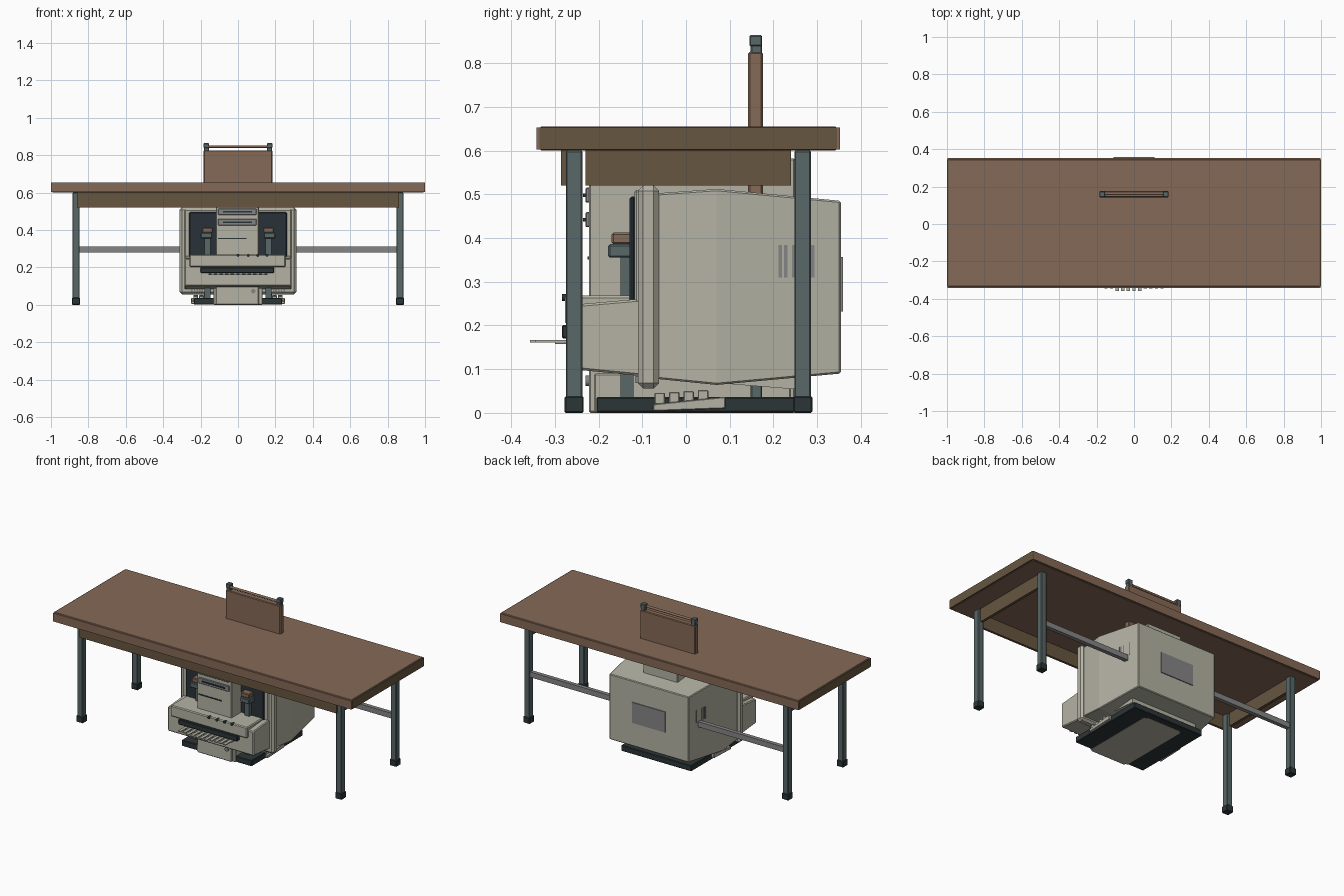
import bpy, bmesh, math
from mathutils import Vector

if "Cube" in bpy.data.objects:
    bpy.data.objects.remove(bpy.data.objects["Cube"])


def material(name, rgb):
    m = bpy.data.materials.new(name)
    m.diffuse_color = (*rgb, 1)
    m.use_nodes = True
    m.node_tree.nodes["Principled BSDF"].inputs["Base Color"].default_value = m.diffuse_color
    return m


WOOD = material("warm wood", (0.235, 0.142, 0.095))
DARK_WOOD = material("dark wood", (0.135, 0.092, 0.05))
STEEL = material("blue grey steel", (0.10, 0.135, 0.14))
BLACK = material("charcoal", (0.025, 0.036, 0.038))
BEIGE = material("beige plastic", (0.46, 0.45, 0.37))
GREY = material("mid grey", (0.23, 0.235, 0.23))
GLASS = material("dark glass", (0.022, 0.032, 0.04))


def finish(name, bm, mat, bevel=0):
    bmesh.ops.recalc_face_normals(bm, faces=bm.faces)
    me = bpy.data.meshes.new(name)
    bm.to_mesh(me)
    bm.free()
    me.materials.append(mat)
    ob = bpy.data.objects.new(name, me)
    bpy.context.collection.objects.link(ob)
    if bevel:
        mod = ob.modifiers.new("edge", "BEVEL")
        mod.width = bevel
        mod.segments = 1
    return ob


def box(name, x, y, z, mat, bevel=0):
    """Box from (min, max) pairs."""
    bm = bmesh.new()
    bmesh.ops.create_cube(bm, size=1)
    for v in bm.verts:
        v.co = Vector([(a + b) / 2 + c * (b - a) for c, (a, b) in zip(v.co, (x, y, z))])
    return finish(name, bm, mat, bevel)


def pair(name, x, y, z, mat, bevel=0):
    """A box and its mirror image across x = 0."""
    box(name + "_right", x, y, z, mat, bevel)
    box(name + "_left", (-x[1], -x[0]), y, z, mat, bevel)


def side_profile(name, points, x, mat, bevel=0):
    """Extrude a (y, z) outline between two x positions."""
    bm = bmesh.new()
    rings = [[bm.verts.new((px, y, z)) for y, z in points] for px in x]
    n = len(points)
    for i in range(n):
        j = (i + 1) % n
        bm.faces.new((rings[0][i], rings[0][j], rings[1][j], rings[1][i]))
    for r in rings:
        bm.faces.new(r)
    return finish(name, bm, mat, bevel)


def loft(name, sections, mat):
    """Skin rectangles given as (y, half width, low z, high z)."""
    bm = bmesh.new()
    rings = [[bm.verts.new(p) for p in ((-w, y, a), (w, y, a), (w, y, b), (-w, y, b))]
             for y, w, a, b in sections]
    for r, s in zip(rings, rings[1:]):
        for i in range(4):
            j = (i + 1) % 4
            bm.faces.new((r[i], r[j], s[j], s[i]))
    bm.faces.new(rings[0])
    bm.faces.new(rings[-1])
    return finish(name, bm, mat, 0.004)


def rod(name, a, b, radius, mat, sides=12):
    a, b = Vector(a), Vector(b)
    bm = bmesh.new()
    bmesh.ops.create_cone(bm, cap_ends=True, segments=sides, radius1=radius,
                          radius2=radius, depth=(b - a).length)
    q = Vector((0, 0, 1)).rotation_difference(b - a)
    for v in bm.verts:
        v.co = q @ v.co + (a + b) / 2
    return finish(name, bm, mat)


# Desk: top, edge trim, aprons, legs with feet, rear stretcher
box("desk_top", (-0.995, 0.995), (-0.335, 0.345), (0.60, 0.655), WOOD, 0.004)
pair("desk_end_trim", (0.992, 1.0), (-0.335, 0.345), (0.602, 0.653), DARK_WOOD)
box("front_edge_strip", (-0.998, 0.998), (-0.342, -0.334), (0.602, 0.653), WOOD)
box("back_edge_strip", (-0.998, 0.998), (0.344, 0.352), (0.602, 0.653), WOOD)
box("front_apron", (-0.86, 0.86), (-0.286, -0.272), (0.52, 0.60), DARK_WOOD)
pair("side_apron", (0.858, 0.874), (-0.23, 0.24), (0.52, 0.60), DARK_WOOD)
for y, label in ((-0.256, "front"), (0.267, "back")):
    pair(label + "_leg", (0.848, 0.884), (y - 0.019, y + 0.019), (0.03, 0.60), STEEL, 0.003)
    pair(label + "_foot", (0.844, 0.888), (y - 0.022, y + 0.022), (0, 0.038), BLACK, 0.003)
box("rear_stretcher", (-0.85, 0.85), (0.255, 0.279), (0.28, 0.312), GREY)

# Chair: base plate, posts, arm pads, backrest
box("chair_base", (-0.235, 0.235), (-0.205, 0.285), (0.001, 0.036), BLACK, 0.003)
pair("chair_front_post", (0.148, 0.180), (-0.15, -0.12), (0.03, 0.37), STEEL)
pair("chair_back_post", (0.155, 0.182), (0.148, 0.174), (0.03, 0.862), STEEL, 0.003)
pair("arm_support", (0.138, 0.200), (-0.178, -0.05), (0.355, 0.386), STEEL, 0.004)
pair("arm_pad", (0.135, 0.192), (-0.170, -0.05), (0.386, 0.412), WOOD, 0.004)
box("chair_backrest", (-0.184, 0.184), (0.142, 0.176), (0.42, 0.826), WOOD, 0.004)
rod("backrest_rail", (-0.17, 0.152, 0.846), (0.17, 0.152, 0.846), 0.007, WOOD)
pair("backrest_cap", (0.154, 0.184), (0.145, 0.174), (0.838, 0.864), STEEL, 0.003)

# Display: front frame, tapered shell, glass, rear panel and vents
bezel = box("display_frame", (-0.312, 0.312), (-0.11, -0.062), (0.056, 0.52), BEIGE, 0.012)
loft("display_shell", ((-0.07, 0.297, 0.078, 0.502), (0.07, 0.302, 0.064, 0.512),
                       (0.354, 0.265, 0.09, 0.485)), BEIGE)
box("display_inner_frame", (-0.286, 0.286), (-0.118, -0.10), (0.18, 0.51), BEIGE, 0.005)
box("display_glass", (-0.262, 0.262), (-0.129, -0.115), (0.20, 0.495), GLASS, 0.005)
box("rear_panel", (-0.11, 0.11), (0.35, 0.359), (0.232, 0.356), GREY)
side_profile("display_stand", ((0.10, 0.10), (0.10, 0.066), (0.25, 0.054), (0.25, 0.10)),
             (-0.22, 0.22), BEIGE)
for s in (-1, 1):
    for y in (0.216, 0.228, 0.246, 0.290):
        w = 0.302 - (y - 0.07) * 0.13
        x = sorted((s * (w - 0.01), s * (w + 0.0015)))
        box("side_vent", x, (y - 0.004, y + 0.004), (0.31, 0.384), GREY)

# Upright case standing through the middle, with drive fronts
box("case_body", (-0.118, 0.112), (-0.222, 0.25), (0.0, 0.582), BEIGE, 0.004)
box("case_foot", (-0.13, 0.13), (-0.21, 0.24), (0.0, 0.09), BEIGE, 0.003)
for z in (0.498, 0.442):
    box("drive_front", (-0.106, 0.098), (-0.230, -0.22), (z - 0.017, z + 0.017), GREY, 0.002)
    box("drive_slot", (-0.08, 0.075), (-0.235, -0.228), (z - 0.004, z + 0.004), GLASS)
box("thin_slot", (-0.108, 0.045), (-0.225, -0.22), (0.351, 0.358), BLACK)
rod("power_button", (0.082, -0.230, 0.073), (0.082, -0.215, 0.073), 0.012, GREY, 16)

# Printer: sloped body, top lip, paper slot, buttons, slatted paper tray
side_profile("printer_body", ((-0.262, 0.10), (-0.262, 0.247), (-0.08, 0.263), (-0.08, 0.082)),
             (-0.287, 0.287), BEIGE, 0.005)
box("printer_lip", (-0.258, 0.254), (-0.277, -0.12), (0.202, 0.268), BEIGE, 0.005)
box("paper_slot", (-0.20, 0.192), (-0.284, -0.25), (0.17, 0.201), BLACK, 0.003)
for x in (0.0, 0.055, 0.105, 0.155):
    rod("printer_button", (x, -0.284, 0.264), (x, -0.265, 0.264), 0.008, BLACK)
for i in range(11):
    x = -0.15 + i * 0.03
    depth = -0.357 if 2 <= i <= 6 else -0.345
    box("tray_slat", (x - 0.009, x + 0.009), (depth, -0.26), (0.161, 0.167), BEIGE)
box("tray_crossbar", (-0.159, 0.159), (-0.30, -0.26), (0.158, 0.163), GREY)
for i in range(8):
    x = 0.145 + i * 0.014
    pair("lower_vent", (x, x + 0.007), (-0.115, -0.105), (0.068, 0.084), GREY)

# Keyboard: wedge with rows of keys showing at both ends
side_profile("keyboard", ((-0.075, 0.004), (0.09, 0.010), (0.09, 0.037), (-0.075, 0.020)),
             (-0.25, 0.25), BEIGE, 0.002)
for i in range(4):
    y = -0.06 + i * 0.033
    z = 0.036 + i * 0.002
    for k in range(3):
        x = 0.152 + k * 0.031
        pair("key", (x, x + 0.025), (y - 0.012, y + 0.012), (0.02, z + 0.010), BEIGE, 0.002)
